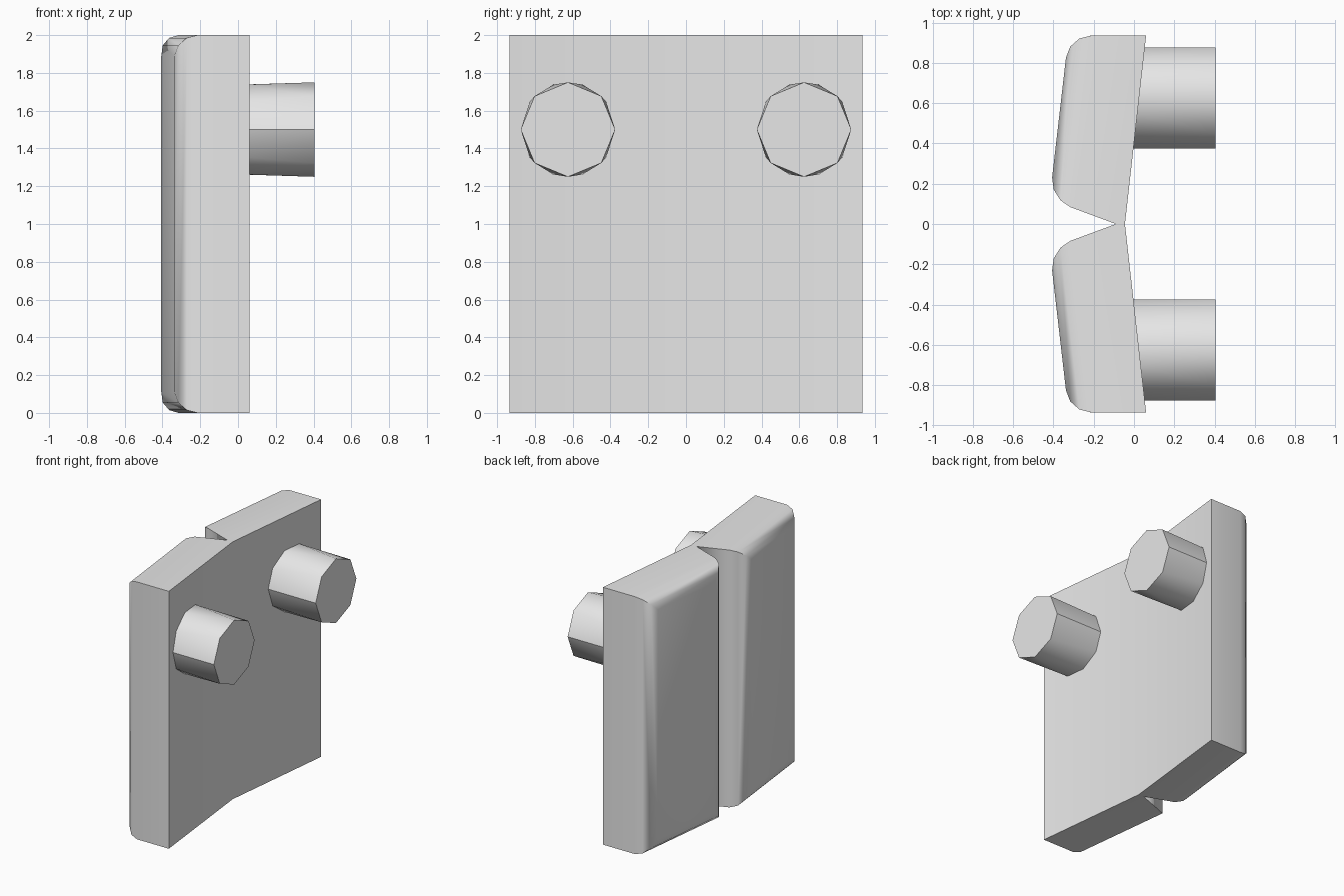
import bpy
import bmesh
from math import cos, sin, tau, radians
from mathutils import Vector

cube = bpy.data.objects.get("Cube")
if cube:
    bpy.data.objects.remove(cube, do_unlink=True)

grey = bpy.data.materials.new("plain grey")
grey.use_nodes = True
grey.diffuse_color = (0.8, 0.8, 0.8, 1)
grey.node_tree.nodes["Principled BSDF"].inputs["Base Color"].default_value = (0.8, 0.8, 0.8, 1)

HEIGHT = 2.0
SPINE_X, SLOPE = -0.045, 0.112   # slanted mounting face


def finish(bm, name):
    """Turn a half model into an object mirrored across y = 0."""
    mesh = bpy.data.meshes.new(name)
    bm.to_mesh(mesh)
    bm.free()
    mesh.materials.append(grey)
    obj = bpy.data.objects.new(name, mesh)
    bpy.context.collection.objects.link(obj)
    bpy.ops.object.select_all(action="DESELECT")
    obj.select_set(True)
    bpy.context.view_layer.objects.active = obj
    bpy.ops.object.shade_smooth_by_angle(angle=radians(32))
    mirror = obj.modifiers.new("mirror", "MIRROR")
    mirror.use_axis = (False, True, False)
    return obj


# Hinged plate: one wing, extruded from its plan
plan = [(SPINE_X, 0), (0.06, 0.935), (-0.325, 0.935), (-0.419, 0.122), (-0.09, 0)]
bm = bmesh.new()
base = bm.faces.new([bm.verts.new((x, y, 0)) for x, y in plan])
lift = bmesh.ops.extrude_face_region(bm, geom=[base])["geom"]
bmesh.ops.translate(bm, vec=(0, 0, HEIGHT),
                    verts=[v for v in lift if isinstance(v, bmesh.types.BMVert)])
bmesh.ops.recalc_face_normals(bm, faces=bm.faces)

# Open the joint on the centre line, so the wings meet cleanly
joint = [f for f in bm.faces if all(abs(v.co.y) < 0.001 for v in f.verts)]
bmesh.ops.delete(bm, geom=joint, context="FACES_ONLY")

# Round the border of the outer face
outer = min(bm.faces, key=lambda f: f.calc_center_median().x)
bmesh.ops.bevel(bm, geom=list(outer.edges), offset=0.11, offset_type="OFFSET",
                segments=3, profile=0.5, affect="EDGES", clamp_overlap=True)
finish(bm, "folded_plate")

# Pegs: ten-sided root on the plate lofted to an eight-sided tip
PEG_Y, PEG_Z, RADIUS, TIP_X = 0.625, 1.5, 0.25, 0.405
bm = bmesh.new()
for sides, at_root in ((10, True), (8, False)):
    for i in range(sides):
        a = tau * i / sides
        y = PEG_Y + RADIUS * cos(a)
        x = SPINE_X + SLOPE * y if at_root else TIP_X
        bm.verts.new(Vector((x, y, PEG_Z + RADIUS * sin(a))))
bmesh.ops.convex_hull(bm, input=bm.verts)
bmesh.ops.recalc_face_normals(bm, faces=bm.faces)
finish(bm, "mounting_pegs")
